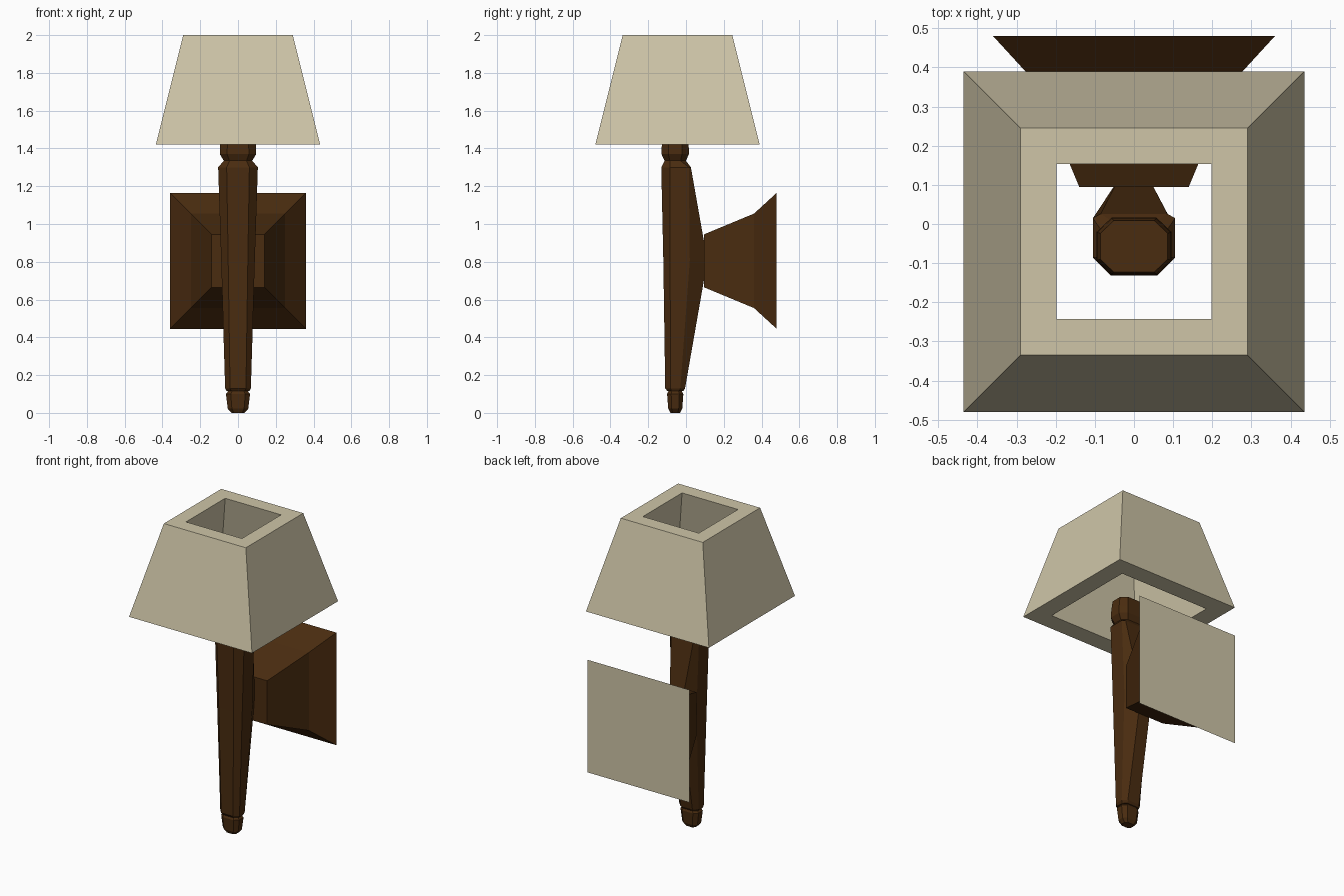
import bpy, bmesh

if "Cube" in bpy.data.objects:
    bpy.data.objects.remove(bpy.data.objects["Cube"])

def material(name, rgb):
    m = bpy.data.materials.new(name)
    m.diffuse_color = (*rgb, 1)
    m.use_nodes = True
    m.node_tree.nodes["Principled BSDF"].inputs["Base Color"].default_value = m.diffuse_color
    return m

BROWN = material("dark wood brown", (0.068, 0.025, 0.005))
CREAM = material("linen cream", (0.62, 0.56, 0.39))

def loft(name, rings, mats, caps=True, closed=False):
    """Skin a stack of equal-sized point rings with flat faces."""
    bm = bmesh.new()
    loops = [[bm.verts.new(p) for p in r] for r in rings]
    pairs = list(zip(loops, loops[1:]))
    if closed:
        pairs.append((loops[-1], loops[0]))
    for a, b in pairs:
        n = len(a)
        for i in range(n):
            j = (i + 1) % n
            bm.faces.new((a[i], a[j], b[j], b[i]))
    if caps and not closed:
        bm.faces.new(loops[0])
        bm.faces.new(loops[-1])
    bmesh.ops.recalc_face_normals(bm, faces=bm.faces)
    me = bpy.data.meshes.new(name)
    bm.to_mesh(me)
    bm.free()
    for m in mats:
        me.materials.append(m)
    ob = bpy.data.objects.new(name, me)
    bpy.context.collection.objects.link(ob)
    return ob

# Lamp shade: thick-walled square frustum, open through the middle
SHADE_Y = -0.045
def square_xy(h, z):
    return [(sx * h, SHADE_Y + sy * h, z) for sx, sy in ((-1, -1), (1, -1), (1, 1), (-1, 1))]

loft("lamp_shade", [square_xy(0.435, 1.42), square_xy(0.29, 2.0),
                    square_xy(0.198, 2.0), square_xy(0.318, 1.42)], [CREAM], closed=True)

# Wall plate: flared square pyramid, with an unpainted back face
PLATE_Z = 0.805
def square_xz(h, y):
    return [(sx * h, y, PLATE_Z + sz * h) for sx, sz in ((-1, -1), (1, -1), (1, 1), (-1, 1))]

plate = loft("wall_plate", [square_xz(0.14, 0.095), square_xz(0.25, 0.36),
                            square_xz(0.36, 0.48)], [BROWN, CREAM])
for p in plate.data.polygons:
    if p.normal.y > 0.9:
        p.material_index = 1

# Chamfered cross-section: half width, front y, back y, front and back flats,
# and the y of the side edges
def section(z, hx, yf, yb, flat_f, flat_b, side_f, side_b):
    right = [(flat_f, yf), (hx, side_f), (hx, side_b), (flat_b, yb)]
    return [(x, y, z) for x, y in right] + [(-x, y, z) for x, y in reversed(right)]

def even(z, hx, hy, cy=-0.057):
    """Section with matching chamfers front and back."""
    return section(z, hx, cy - hy, cy + hy, hx * 0.6, hx * 0.6,
                   cy - hy * 0.5, cy + hy * 0.5)

# Tapered stem, with a back ridge that swells out to meet the wall plate
loft("stem", [
    even(0.115, 0.06, 0.042),
    section(0.13, 0.068, -0.11, -0.005, 0.042, 0.042, -0.082, -0.03),
    section(0.806, 0.089, -0.12, 0.113, 0.052, 0.04, -0.084, 0.02),
    section(1.30, 0.105, -0.131, 0.026, 0.06, 0.085, -0.086, 0.015),
    even(1.335, 0.075, 0.056),
], [BROWN])

# Socket cup above the stem
loft("socket_cup", [even(1.335, 0.075, 0.056), even(1.37, 0.096, 0.073),
                    even(1.42, 0.094, 0.071), even(1.48, 0.086, 0.066)], [BROWN])

# Finial at the foot of the stem
loft("finial", [even(0.0, 0.035, 0.026), even(0.022, 0.054, 0.037),
                even(0.1, 0.064, 0.043), even(0.118, 0.05, 0.034)], [BROWN])
